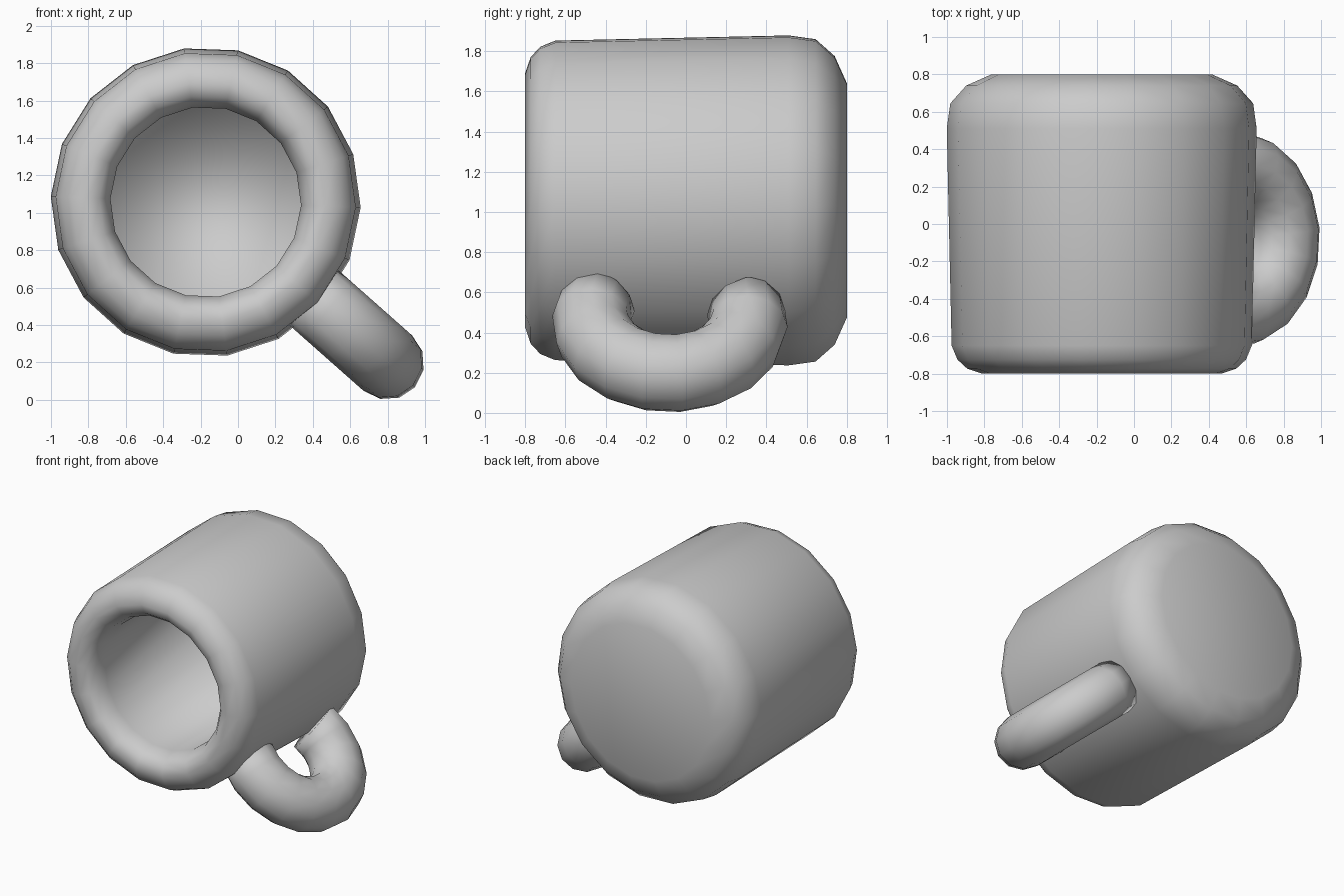
import bpy, bmesh
from math import sin, cos, radians, pi
from mathutils import Vector

if "Cube" in bpy.data.objects:
    bpy.data.objects.remove(bpy.data.objects["Cube"])

CX, CZ = -0.1725, 1.0575          # mug axis runs along y through this point


def skin(name, rings):
    """Bridge a list of point rings, cap both ends, shade smooth."""
    bm = bmesh.new()
    loops = [[bm.verts.new(p) for p in ring] for ring in rings]
    n = len(loops[0])
    for a, b in zip(loops, loops[1:]):
        for i in range(n):
            j = (i + 1) % n
            bm.faces.new((a[i], a[j], b[j], b[i]))
    bm.faces.new(loops[0])
    bm.faces.new(loops[-1])
    bmesh.ops.recalc_face_normals(bm, faces=bm.faces)
    for f in bm.faces:
        f.smooth = True
    mesh = bpy.data.meshes.new(name)
    bm.to_mesh(mesh)
    bm.free()
    obj = bpy.data.objects.new(name, mesh)
    bpy.context.collection.objects.link(obj)
    return obj


# Mug body: (radius, y) profile from inner floor, over the rim, to the base
profile = [(0.51, 0.50), (0.51, -0.64), (0.53, -0.72), (0.57, -0.775),
           (0.64, -0.80), (0.72, -0.773), (0.772, -0.725), (0.803, -0.65),
           (0.829, 0.51), (0.81, 0.645), (0.725, 0.74), (0.59, 0.80)]
angles = [radians(-2 + 20 * k) for k in range(18)]
skin("mug_body", [[(CX + r * cos(a), y, CZ + r * sin(a)) for a in angles]
                  for r, y in profile])

# Handle: partial torus pointing down and to the right, ends sunk in the wall
tilt = radians(-41.5)
out = Vector((cos(tilt), 0, sin(tilt)))
along = Vector((0, 1, 0))
side = out.cross(along)
centre = Vector((CX, -0.08, CZ)) + out * 0.91
R, r = 0.39, 0.197
rings = []
for k in range(-6, 7):
    t = radians(6 + 20 * k)
    if abs(t) > radians(120):
        continue
    spoke = out * cos(t) + along * sin(t)
    rings.append([centre + spoke * (R + r * cos(u)) + side * (r * sin(u))
                  for u in (2 * pi * i / 12 for i in range(12))])
skin("handle", rings)
